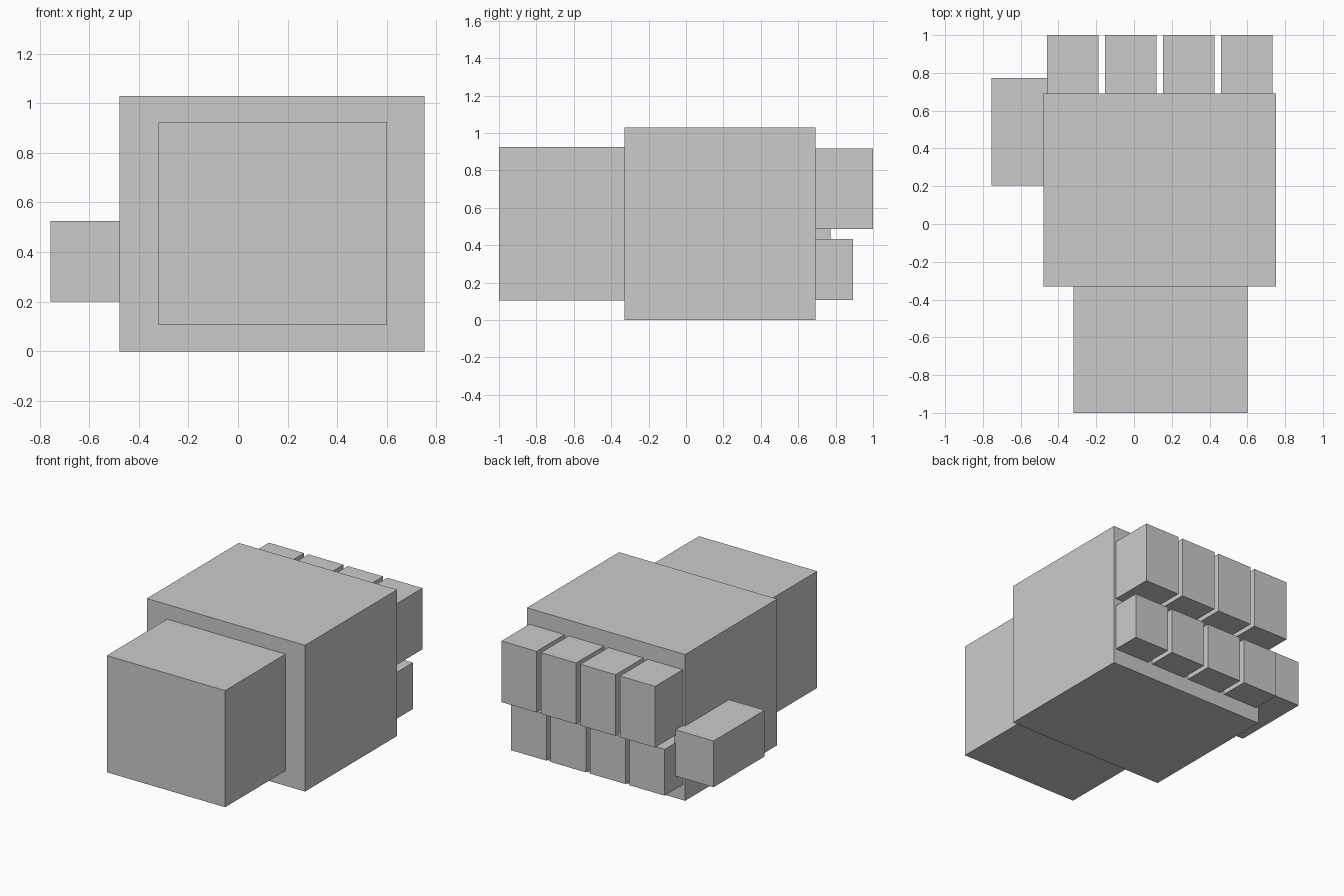
import bpy

if "Cube" in bpy.data.objects:
    bpy.data.objects.remove(bpy.data.objects["Cube"])


def box(name, x, y, z):
    """Axis-aligned box from (min, max) pairs."""
    spans = (x, y, z)
    bpy.ops.mesh.primitive_cube_add(size=1, location=[(a + b) / 2 for a, b in spans])
    ob = bpy.context.object
    ob.name = name
    ob.scale = [b - a for a, b in spans]
    bpy.ops.object.transform_apply(location=False, rotation=False, scale=True)
    return ob


# Wrist and palm
box("wrist", (-0.32, 0.60), (-1.0, -0.33), (0.105, 0.925))
box("palm", (-0.478, 0.752), (-0.33, 0.692), (0.0, 1.028))

# Thumb, reaching slightly between the finger rows
box("thumb", (-0.755, -0.45), (0.205, 0.772), (0.20, 0.525))

# Four curled fingers: knuckle row above, fingertip row below
for i in range(4):
    x0 = -0.46 + i * 0.307
    x = (x0, x0 + 0.273)
    box(f"finger_knuckle_{i + 1}", x, (0.692, 1.0), (0.487, 0.917))
    box(f"finger_tip_{i + 1}", x, (0.692, 0.893), (0.108, 0.434))
